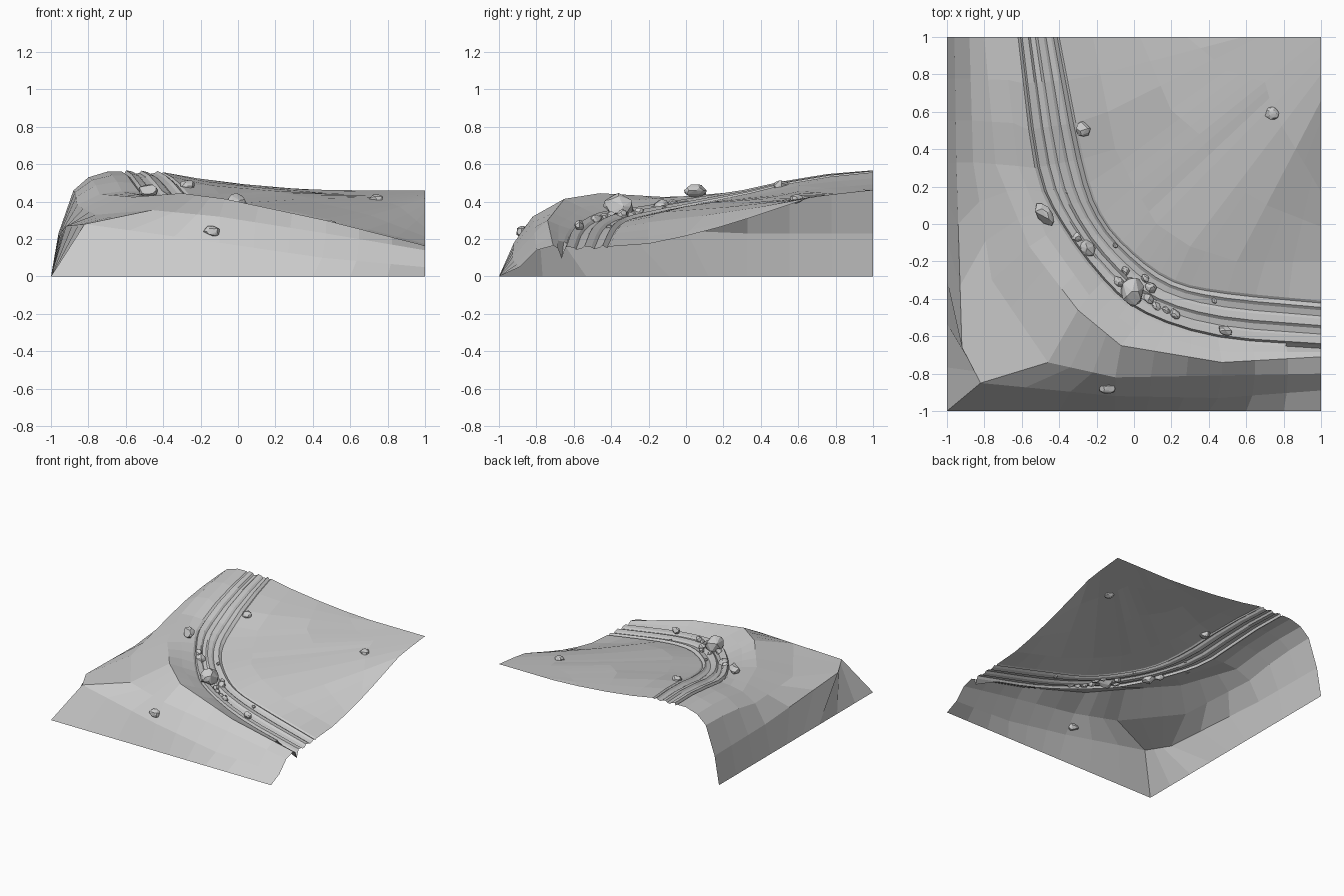
import bpy, bmesh, random
from mathutils import Vector as V, Euler

if "Cube" in bpy.data.objects:
    bpy.data.objects.remove(bpy.data.objects["Cube"])

random.seed(4)
SUB = 3   # extra steps between stations along the bend

def pts(*n):
    return [V(n[i:i + 3]) for i in range(0, len(n), 3)]

def resample(line, smooth=False):
    out = []
    for i in range(len(line) - 1):
        a, b = line[i], line[i + 1]
        p = line[i - 1] if i else 2 * a - b
        q = line[i + 2] if i + 2 < len(line) else 2 * b - a
        for k in range(SUB):
            t = k / SUB
            if smooth:
                out.append(.5 * (2 * a + (b - p) * t + (2 * p - 5 * a + 4 * b - q) * t * t
                                 + (3 * a - p - 3 * b + q) * t ** 3))
            else:
                out.append(a.lerp(b, t))
    return out + [line[-1].copy()]

# contour lines, each running from the back edge round the bend to the right edge
border = pts(-1, 1, 0, -1, .33, 0, -1, -.3, 0, -1, -1, 0, -.1, -1, 0, .4, -1, 0, 1, -1, 0)
foot = pts(-.96, 1, .23, -.95, .33, .23, -.92, -.66, .27, -.82, -.85, .28,
           -.1, -.92, .18, .45, -.93, .1, 1, -.89, .05)
slope = pts(-.88, 1, .46, -.86, .33, .38, -.76, -.3, .33, -.46, -.74, .355,
            -.1, -.82, .32, .47, -.81, .23, 1, -.8, .14)
ridge = pts(-.8, 1, .53, -.74, .32, .44, -.56, -.12, .425, -.3, -.46, .445,
            -.07, -.65, .415, .47, -.74, .3, 1, -.71, .165)
crest = pts(-.7, 1, .56, -.62, .31, .455, -.47, -.06, .425, -.24, -.38, .4,
            0, -.56, .37, .46, -.68, .275, 1, -.685, .15)
path_out = pts(-.62, 1, .56, -.53, .3, .455, -.4, 0, .41, -.17, -.31, .36,
               .05, -.49, .335, .45, -.62, .255, 1, -.665, .15)
path_in = pts(-.4, 1, .557, -.27, .35, .445, -.17, .05, .385, 0, -.15, .345,
              .22, -.3, .305, .5, -.36, .26, 1, -.41, .16)
bank = pts(-.22, 1, .525, -.1, .4, .435, 0, .2, .405, .12, 0, .375,
           .3, -.12, .345, .55, -.2, .29, 1, -.2, .175)
far_edge = pts(.5, 1, .46, .75, 1, .46, 1, 1, .46, 1, .9, .45, 1, .8, .44,
               1, .66, .42, 1, .33, .31)

# ribbed track: strata between its outer and inner edges
ribs = [(0, 0), (.06, -.01), (.1, .008), (.25, .002), (.3, -.01), (.42, -.006),
        (.48, .007), (.62, 0), (.68, -.01), (.8, -.004), (.86, .007), (.95, -.008), (1, 0)]
o, i = resample(path_out, True), resample(path_in, True)
track = [[a.lerp(b, t) + V((0, 0, dz)) for a, b in zip(o, i)] for t, dz in ribs]
track[0][-1].z -= .055   # notch where the outer rut meets the edge

# gently hollow field filling the inside of the bend
b, f = resample(bank), resample(far_edge)
field = []
for t in (0, .35, .7, 1):
    row = []
    for p, q in zip(b, f):
        r = p.lerp(q, t)
        r.z -= .04 * t * (1 - t)
        row.append(r)
    field.append(row)

def finish(name, bm):
    me = bpy.data.meshes.new(name)
    bm.to_mesh(me)
    bm.free()
    ob = bpy.data.objects.new(name, me)
    bpy.context.collection.objects.link(ob)

def loft(name, rows):
    bm = bmesh.new()
    vs = [[bm.verts.new(p) for p in r] for r in rows]
    for r, s in zip(vs, vs[1:]):
        for k in range(len(r) - 1):
            bm.faces.new((r[k], r[k + 1], s[k + 1], s[k]))
    bm.normal_update()
    for fc in bm.faces:
        if fc.normal.z < 0:
            fc.normal_flip()
    # the hill flattens out behind y = 0.65
    for v in bm.verts:
        if -.9 < v.co.x < .4:
            v.co.z += .025 * max(0, 1 - abs(v.co.y - .65) / .33)
    finish(name, bm)

outer = [resample(l) for l in (border, foot, slope, ridge, crest)]
loft("hillside_terrain", outer + track + field)

# chunky rocks: convex hulls of random points on an ellipsoid
def rock(name, x, y, z, sx, sy, sz, turn=0):
    src = bmesh.new()
    bmesh.ops.create_icosphere(src, subdivisions=2, radius=1)
    cos = random.sample([v.co.copy() for v in src.verts], 24)
    src.free()
    bm = bmesh.new()
    for c in cos:
        c = V((c.x * sx, c.y * sy, c.z * sz)) * random.uniform(.98, 1.1)
        c.rotate(Euler((0, 0, turn)))
        bm.verts.new(c + V((x, y, z)))
    res = bmesh.ops.convex_hull(bm, input=bm.verts)
    inner = {g for g in res["geom_interior"] + res["geom_unused"]
             if isinstance(g, bmesh.types.BMVert)}
    bmesh.ops.delete(bm, geom=list(inner), context='VERTS')
    bmesh.ops.recalc_face_normals(bm, faces=bm.faces)
    finish(name, bm)

rock("boulder", -.01, -.36, .375, .064, .08, .066)
for n, r in enumerate([
        (-.27, .51, .485, .041, .041, .032), (.74, .59, .415, .038, .037, .024),
        (-.14, -.88, .24, .044, .028, .033), (-.48, .05, .46, .04, .07, .036, .6),
        (.49, -.57, .275, .04, .025, .027, -.4)]):
    rock(f"stone_{n}", *r)

# pebbles strewn along the track
for n, (x, y, z, s) in enumerate([
        (-.31, -.07, .385, .035), (-.25, -.13, .37, .05), (-.05, -.25, .345, .03),
        (.06, -.29, .33, .026), (.09, -.34, .328, .036), (.08, -.4, .325, .03),
        (.12, -.44, .315, .028), (.17, -.46, .305, .024), (.22, -.48, .305, .032),
        (-.08, -.31, .35, .034), (.43, -.41, .265, .018), (-.1, -.115, .365, .016),
        (-.36, .17, .425, .01)]):
    rock(f"pebble_{n}", x, y, z, s, s * .75, s * .8, -.8)
